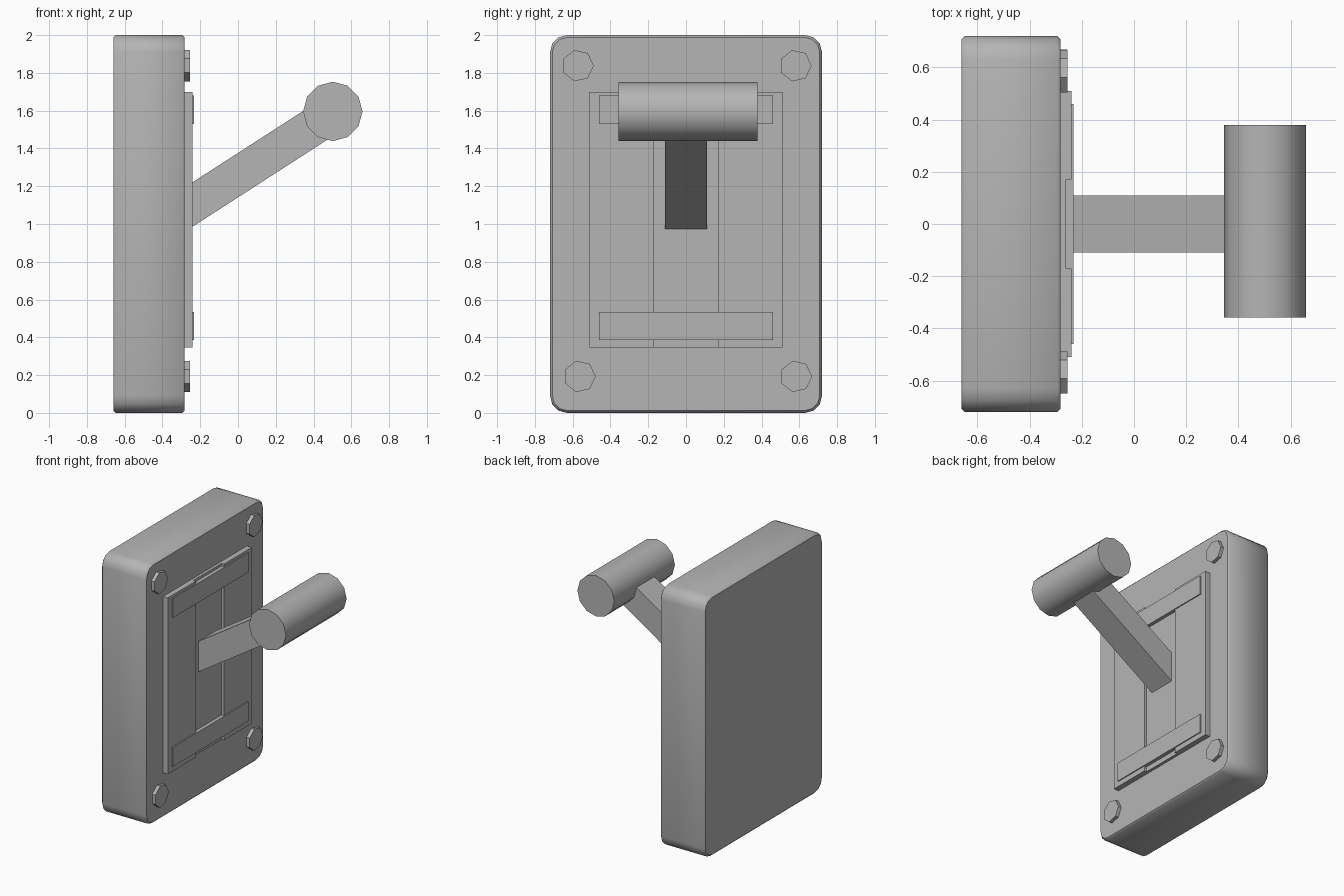
import bpy, bmesh, math
from mathutils import Matrix, Vector

if "Cube" in bpy.data.objects:
    bpy.data.objects.remove(bpy.data.objects["Cube"])

# One mid-grey finish for every part
grey = bpy.data.materials.new("mid_grey")
grey.diffuse_color = (0.46, 0.46, 0.46, 1)
grey.use_nodes = True
grey.node_tree.nodes["Principled BSDF"].inputs["Base Color"].default_value = grey.diffuse_color


def make(name, bm):
    bmesh.ops.recalc_face_normals(bm, faces=bm.faces[:])
    me = bpy.data.meshes.new(name)
    bm.to_mesh(me)
    bm.free()
    me.materials.append(grey)
    ob = bpy.data.objects.new(name, me)
    bpy.context.collection.objects.link(ob)
    return ob


def smooth(ob, angle):
    bpy.ops.object.select_all(action='DESELECT')
    ob.select_set(True)
    bpy.context.view_layer.objects.active = ob
    bpy.ops.object.shade_smooth_by_angle(angle=math.radians(angle))


def box_bm(lo, hi):
    bm = bmesh.new()
    lo, hi = Vector(lo), Vector(hi)
    size = hi - lo
    bmesh.ops.create_cube(bm, size=1, matrix=Matrix.Translation((lo + hi) / 2) @ Matrix.Diagonal((*size, 1)))
    return bm


def box(name, lo, hi):
    return make(name, box_bm(lo, hi))


def prism(name, profile, axis):
    """Extrude a planar list of points along an axis vector."""
    bm = bmesh.new()
    face = bm.faces.new([bm.verts.new(p) for p in profile])
    ext = bmesh.ops.extrude_face_region(bm, geom=[face])
    bmesh.ops.translate(bm, vec=axis, verts=[v for v in ext['geom'] if isinstance(v, bmesh.types.BMVert)])
    return make(name, bm)


# Housing: rounded corners, then a small chamfer on front and back rims;
# the sides shade softly into the chamfer while the two big faces stay flat
bm = box_bm((-0.66, -0.72, 0), (-0.282, 0.72, 2))
edges = [e for e in bm.edges if abs(e.verts[0].co.x - e.verts[1].co.x) > 0.1]
bmesh.ops.bevel(bm, geom=edges, offset=0.09, segments=3, profile=0.5, affect='EDGES')
edges = [e for e in bm.edges if abs(e.verts[0].co.x - e.verts[1].co.x) < 0.01]
bmesh.ops.bevel(bm, geom=edges, offset=0.012, segments=1, affect='EDGES')
bm.normal_update()
for f in bm.faces:
    f.smooth = abs(f.normal.x) < 0.95
    if not f.smooth:
        for e in f.edges:
            e.smooth = False
make("housing", bm)

# Face plate with a full-height slot: cross-section in xy
section = [(-0.29, -0.51), (-0.24, -0.51), (-0.24, -0.17), (-0.26, -0.17),
           (-0.26, 0.17), (-0.24, 0.17), (-0.24, 0.51), (-0.29, 0.51)]
prism("face_plate", [(x, y, 0.345) for x, y in section], (0, 0, 1.355))

# Retaining bars across the slot, seated on its floor
for name, z in (("lower_bar", 0.385), ("upper_bar", 1.53)):
    box(name, (-0.265, -0.46, z), (-0.232, 0.46, z + 0.15))

# Seven-sided corner bolts
for i, (y, z) in enumerate([(-0.573, 1.838), (0.58, 1.838), (-0.563, 0.193), (0.583, 0.193)]):
    ring = [(-0.29, y + 0.085 * math.cos(k * math.tau / 7),
             z + 0.085 * math.sin(k * math.tau / 7)) for k in range(7)]
    prism(f"bolt_{i + 1}", ring, (0.035, 0, 0))

# Lever arm, sloping up to the grip
slope, x0, x1 = 0.645, -0.262, 0.48
arm = [(x0, 0.972), (x1, 0.972 + slope * (x1 - x0)),
       (x1, 1.207 + slope * (x1 - x0)), (x0, 1.207)]
prism("lever_arm", [(x, -0.11, z) for x, z in arm], (0, 0.22, 0))

# Twelve-sided grip
ring = [(0.502 + 0.157 * math.cos(k * math.tau / 12), -0.358,
         1.596 + 0.157 * math.sin(k * math.tau / 12)) for k in range(12)]
smooth(prism("lever_grip", ring, (0, 0.737, 0)), 35)
